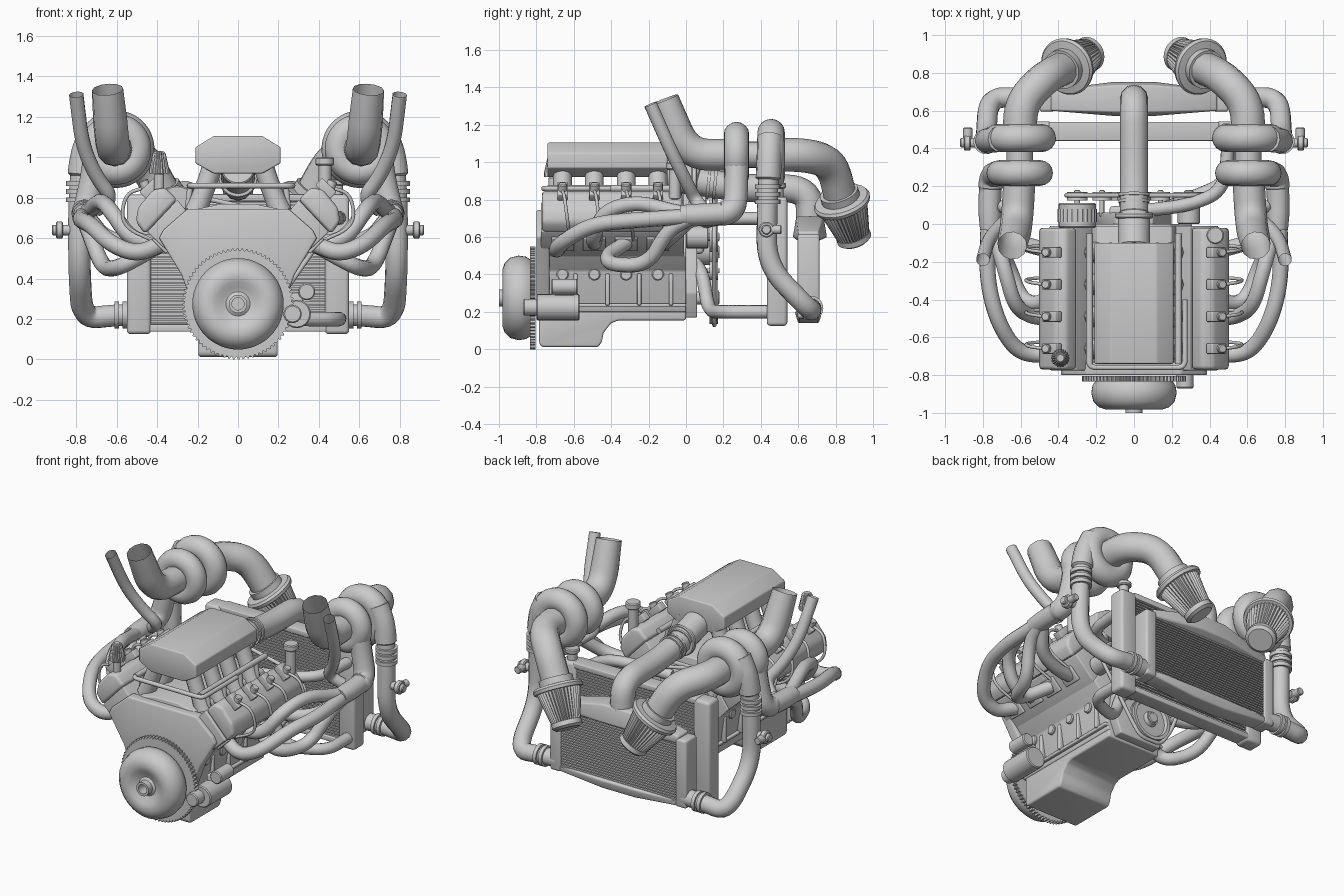
import bpy, bmesh, math
from mathutils import Vector, Matrix

if "Cube" in bpy.data.objects:
    bpy.data.objects.remove(bpy.data.objects["Cube"])

def finish(name, bm, bevel=0, angle=32):
    bmesh.ops.remove_doubles(bm, verts=bm.verts, dist=1e-5)
    bmesh.ops.recalc_face_normals(bm, faces=bm.faces)
    if bevel:
        es = [e for e in bm.edges if len(e.link_faces) == 2 and e.calc_face_angle(0) > 0.35]
        bmesh.ops.bevel(bm, geom=es, offset=bevel, segments=3, profile=0.5, affect='EDGES', clamp_overlap=True)
    me = bpy.data.meshes.new(name)
    bm.to_mesh(me)
    bm.free()
    me.shade_smooth()
    me.set_sharp_from_angle(angle=math.radians(angle))
    ob = bpy.data.objects.new(name, me)
    bpy.context.collection.objects.link(ob)
    return ob

def box(name, c, size, roty=0, bevel=0.006):
    bm = bmesh.new()
    m = Matrix.Translation(c) @ Matrix.Rotation(roty, 4, 'Y') @ Matrix.Diagonal((*size, 1))
    bmesh.ops.create_cube(bm, size=1, matrix=m)
    return finish(name, bm, bevel)

def prism(name, prof, y0, y1, bevel=0.008, axis='Y'):
    # profile in xz extruded along y, or in yz extruded along x
    bm = bmesh.new()
    put = (lambda a, b, t: (a, t, b)) if axis == 'Y' else (lambda a, b, t: (t, a, b))
    lo = [bm.verts.new(put(a, b, y0)) for a, b in prof]
    hi = [bm.verts.new(put(a, b, y1)) for a, b in prof]
    bm.faces.new(lo)
    bm.faces.new(hi[::-1])
    for i in range(len(prof)):
        j = (i + 1) % len(prof)
        bm.faces.new((lo[i], lo[j], hi[j], hi[i]))
    return finish(name, bm, bevel)

def hull(name, pts, bevel=0.01):
    bm = bmesh.new()
    for p in pts:
        bm.verts.new(p)
    bmesh.ops.convex_hull(bm, input=bm.verts)
    bmesh.ops.dissolve_limit(bm, angle_limit=0.02, verts=bm.verts, edges=bm.edges)
    return finish(name, bm, bevel)

def lathe(name, prof, loc, axis, seg=32, ripple=0, tooth=1):
    # profile of (radius, height) spun around an axis; ripple makes teeth or pleats
    bm = bmesh.new()
    m = Matrix.Translation(loc) @ Vector(axis).to_track_quat('Z', 'Y').to_matrix().to_4x4()
    rings = []
    for r, h in prof:
        ring = []
        for i in range(seg):
            a = 2 * math.pi * i / seg
            rr = r * (1 - ripple * ((i // tooth) % 2))
            ring.append(bm.verts.new(m @ Vector((rr * math.cos(a), rr * math.sin(a), h))))
        rings.append(ring)
    for a, b in zip(rings, rings[1:]):
        for i in range(seg):
            j = (i + 1) % seg
            bm.faces.new((a[i], a[j], b[j], b[i]))
    if prof[0] != prof[-1]:
        bm.faces.new(rings[0])
        bm.faces.new(rings[-1])
    return finish(name, bm)

def cyl(name, a, b, r, seg=24):
    d = Vector(b) - Vector(a)
    c = min(0.006, r * .2)
    return lathe(name, [(r - c, 0), (r, c), (r, d.length - c), (r - c, d.length)], a, d, seg)

def tube(name, pts, r, fillet=0.12, caps=True, loop=False):
    # swept pipe with rounded corners; r may be one radius per point
    P = [Vector(p) for p in pts]
    R = list(r) if isinstance(r, (list, tuple)) else [r] * len(P)
    n, out = len(P), []
    for i in range(n):
        if not loop and i in (0, n - 1):
            out.append((P[i], R[i]))
            continue
        p, a, b = P[i], P[i - 1], P[(i + 1) % n]
        da, db = min(fillet, (a - p).length * .48), min(fillet, (b - p).length * .48)
        s, e = p + (a - p).normalized() * da, p + (b - p).normalized() * db
        for k in range(8):
            t = k / 7
            out.append((s * (1 - t) ** 2 + p * 2 * t * (1 - t) + e * t * t, R[i]))
    cu = bpy.data.curves.new(name, 'CURVE')
    cu.dimensions = '3D'
    cu.bevel_depth, cu.bevel_resolution, cu.use_fill_caps = 1, 4, caps and not loop
    sp = cu.splines.new('POLY')
    sp.points.add(len(out) - 1)
    sp.use_cyclic_u = loop
    for q, (v, rad) in zip(sp.points, out):
        q.co, q.radius = (*v, 1), rad
    tmp = bpy.data.objects.new(name + "_path", cu)
    bpy.context.collection.objects.link(tmp)
    me = bpy.data.meshes.new_from_object(tmp.evaluated_get(bpy.context.evaluated_depsgraph_get()))
    bpy.data.objects.remove(tmp)
    bm = bmesh.new()
    bm.from_mesh(me)
    return finish(name, bm, angle=40)

def sym(half):  # mirror a half outline across x = 0
    return half + [(-x, z) for x, z in reversed(half)]

def torus_prof(R, r, n=16):
    return [(R + r * math.cos(2 * math.pi * i / n), r * math.sin(2 * math.pi * i / n)) for i in range(n)] + [(R + r, 0.0)]

def slats(name, x, y, z0, z1, depth, n):
    bm = bmesh.new()
    for i in range(n):
        z = z0 + (z1 - z0) * (i + .5) / n
        bmesh.ops.create_cube(bm, size=1, matrix=Matrix.Translation((0, y, z)) @ Matrix.Diagonal((2 * x, depth, (z1 - z0) / n * .5, 1)))
    return finish(name, bm)

# engine block, bell housing and oil pan
prism("engine_block", sym([(.2, .2), (.235, .42), (.31, .5), (.19, .67), (.1, .72)]), -.785, 0)
prism("bell_housing", sym([(.2, .2), (.28, .42), (.39, .6), (.37, .64), (.25, .745)]), -.8, -.73, .01)
prism("valley_cover", sym([(.24, .66), (.2, .745), (.08, .77)]), -.75, -.01)
prism("oil_pan", [(-.785, .24), (-.785, .03), (-.77, .012), (-.47, .012), (-.45, .04), (-.44, .09), (-.4, .14), (-.36, .155), (0, .155), (0, .24)], -.195, .195, .012, 'X')
box("pan_rail", (0, -.392, .235), (.45, .785, .02))
prism("timing_cover", sym([(.15, .17), (.2, .3), (.17, .55), (.1, .7)]), -.01, .06)

# flywheel and torque converter
lathe("flywheel_gear", [(.05, -.015), (.275, -.015), (.275, .015), (.05, .015)], (0, -.82, .275), (0, -1, 0), 288, .04, 2)
lathe("torque_converter", [(.2, 0), (.22, .03), (.226, .07), (.215, .115), (.185, .145), (.15, .157), (.11, .15), (.08, .13), (.06, .125), (.045, .135), (.045, .175), (.03, .175), (.03, .1)], (0, -.825, .275), (0, -1, 0), 48)

# starter motor
cyl("starter_body", (.29, -.8, .225), (.29, -.57, .225), .07)
cyl("starter_nose", (.27, -.87, .225), (.27, -.78, .225), .045)
cyl("starter_solenoid", (.34, -.72, .335), (.34, -.58, .335), .042)
box("starter_bracket", (.29, -.65, .28), (.06, .1, .1))

# intake plenum, throttle and charge pipe
prism("intake_plenum", sym([(.12, .92), (.21, .97), (.21, 1.05), (.12, 1.105)]), -.74, -.1, .008)
cyl("throttle_body", (0, -.12, .95), (0, .06, .9), .085)
cyl("throttle_flange", (0, .03, .9), (0, .06, .9), .1)
tube("charge_pipe", [(0, .05, .9), (0, .3, .86), (0, .66, .86), (0, .665, .64)], .075, .13)
for y in (.12, .155):
    lathe("charge_pipe_clamp", [(.075, -.008), (.083, -.008), (.083, .008), (.075, .008)], (0, y, .885), (0, 1, -.1))
tube("fuel_crossover", [(-.24, -.4, .86), (-.24, -.76, .86), (.27, -.76, .86), (.27, -.4, .86)], .014, .04)
PORTS = (-.66, -.49, -.32, -.15)

# radiator
box("radiator_core", (0, .49, .48), (.88, .06, .62))
slats("radiator_fins", .43, .49, .17, .79, .085, 34)
box("radiator_top_bar", (0, .49, .8), (.9, .1, .035))
box("radiator_bottom_bar", (0, .49, .155), (.9, .1, .035))
cyl("radiator_cap_neck", (.49, .49, .8), (.49, .49, .87), .03)
cyl("radiator_cap", (.49, .49, .86), (.49, .49, .89), .045)
tube("upper_radiator_hose", [(.05, .07, .66), (.3, .1, .68), (.48, .18, .7), (.5, .45, .7)], .035, .12)
tube("lower_radiator_hose", [(.1, .05, .46), (.18, .09, .4), (.26, .12, .2), (.5, .22, .2), (.5, .45, .2)], .036, .1)

# intercooler
box("intercooler_core", (0, .655, .4), (.86, .08, .44))
slats("intercooler_fins", .42, .655, .2, .6, .11, 24)
hull("intercooler_top_tank", [(sx * .44, y, z) for sx in (-1, 1) for y in (.6, .71) for z in (.58, .63)] + [(sx * .1, y, z) for sx in (-1, 1) for y, z in ((.57, .6), (.755, .6), (.59, .71), (.735, .71))])
hull("intercooler_bottom_tank", [(sx * .44, y, z) for sx in (-1, 1) for y in (.6, .71) for z in (.17, .21)] + [(sx * .12, y, z) for sx in (-1, 1) for y, z in ((.58, .2), (.73, .2), (.6, .14), (.71, .14))])

# accessory drive
cyl("alternator", (-.3, -.02, .76), (-.3, .11, .76), .1)
lathe("alternator_vents", [(.104, 0), (.104, .07)], (-.3, .01, .76), (0, 1, 0), 48, .06)
cyl("water_pump", (0, .04, .53), (0, .14, .53), .08)
box("pump_housing", (0, .06, .58), (.26, .07, .14), 0, .02)
cyl("steering_pump", (.29, 0, .6), (.29, .12, .6), .06)
for x, z, r in ((0, .275, .14), (0, .53, .09), (-.3, .76, .055), (.29, .6, .08), (.14, .42, .05), (-.17, .5, .05)):
    lathe("drive_pulley", [(r * .3, -.01), (r, -.01), (r, .006), (r * .94, .012), (r, .018), (r, .035), (r * .85, .035), (r * .8, .015), (r * .35, .015), (r * .3, .04)], (x, .135, z), (0, 1, 0), 40)
    cyl("pulley_shaft", (x, .04, z), (x, .18, z), r * .25)
tube("drive_belt", [(x, .152, z) for x, z in ((-.37, .78), (-.29, .825), (.32, .69), (.4, .58), (.15, .22), (.08, .13), (-.08, .13), (-.16, .25))], .012, .05, loop=True)

# breather and oil filler
cyl("breather_neck", (-.39, -.71, .82), (-.39, -.71, .92), .025)
lathe("breather_filter", [(.05, 0), (.05, .02), (.032, .1), (.02, .11)], (-.39, -.71, .92), (0, 0, 1), 40, .1)
cyl("oil_filler_neck", (.43, -.06, .8), (.43, -.06, .97), .032)
cyl("oil_filler_cap", (.43, -.06, .96), (.43, -.06, 1.0), .046)

for s, side in ((-1, "left"), (1, "right")):
    S = lambda *pts: [(s * x, y, z) for x, y, z in pts]
    V = lambda x, y, z: (s * x, y, z)
    T = lambda nm, pts, r, f=.12, c=True: tube(side + "_" + nm, S(*pts), r, f, c)
    C = lambda nm, a, b, r: cyl(side + "_" + nm, V(*a), V(*b), r)

    # cylinder head and valve cover
    prism(side + "_cylinder_head", [(s * x, z) for x, z in ((.17, .63), (.3, .49), (.45, .63), (.3, .79))], -.775, -.01)
    prism(side + "_valve_cover", [(s * x, z) for x, z in ((.3, .79), (.46, .62), (.505, .68), (.495, .75), (.42, .84), (.36, .85))], -.77, -.02, .02)
    T("fuel_rail", [(.235, -.74, .86), (.235, -.05, .86)], .018)
    for y in PORTS:
        T("intake_runner", [(.12, y, .98), (.15, y, .88), (.21, y, .73)], (.052, .05, .056))
        C("injector", (.235, y, .87), (.25, y, .74), .014)
        box(side + "_ignition_coil", V(.435, y, .845), (.1, .055, .05), s * .78)
        C("coil_plug", (.45, y, .84), (.47, y, .885), .024)
        T("plug_wire", [(.46, y, .85), (.56, y + .01, .82), (.58, y + .03, .66), (.4, y + .04, .58)], .009, .1)
        C("core_plug", (.22, y, .4), (.243, y, .4), .032)
        box(side + "_block_rib", V(.222, y + .07, .32), (.035, .022, .17))
        box(side + "_exhaust_flange", V(.385, y, .565), (.02, .12, .1), s * .78)

    # exhaust header, collector and turbine feed
    T("header_pipe_1", [(.38, -.66, .57), (.5, -.7, .52), (.63, -.67, .57), (.73, -.5, .67), (.78, -.28, .69), (.77, .02, .71)], .042)
    T("header_pipe_2", [(.38, -.49, .57), (.53, -.5, .59), (.63, -.44, .74), (.68, -.26, .79), (.73, -.08, .74), (.76, .04, .72)], .04)
    T("header_pipe_3", [(.38, -.32, .57), (.5, -.43, .5), (.6, -.4, .45), (.67, -.2, .45), (.74, -.1, .64), (.77, .04, .71)], .04)
    T("header_pipe_4", [(.38, -.15, .57), (.5, -.13, .56), (.66, -.08, .6), (.74, .03, .7)], .04)
    T("collector", [(.76, -.03, .715), (.765, .12, .72), (.755, .26, .73), (.72, .27, .88), (.7, .27, 1.02)], (.055, .06, .065, .065, .065))

    # turbocharger
    for nm, y, R, r in (("turbine", .27, .108, .068), ("compressor", .455, .118, .074)):
        lathe(f"{side}_{nm}_scroll", torus_prof(R, r), V(.605, y, 1.04), (0, 1, 0), 48)
        C(nm + "_hub", (.605, y - .04, 1.04), (.605, y + .04, 1.04), R)
    C("turbo_center", (.605, .27, 1.04), (.605, .46, 1.04), .07)
    T("downpipe", [(.605, .26, 1.04), (.62, .0, 1.04), (.645, -.115, 1.335)], (.085, .085, .078), .15, False)
    T("wastegate_pipe", [(.7, .1, .74), (.62, .05, .8), (.7, -.0, .9), (.77, -.08, 1.06), (.8, -.19, 1.31)], .036, .12, False)

    # compressor inlet and air filter
    ax = Vector(V(.14, -.08, .24)).normalized() * -1
    ax = Vector((-s * .14, .08, -.24)).normalized()
    T("inlet_pipe", [(.605, .45, 1.04), (.6, .64, 1.04), (.47, .78, 1.0), (.36, .83, .8)], (.09, .09, .09, .09), .16)
    f = V(.37, .825, .815)
    lathe(side + "_filter_collar", [(.09, -.03), (.105, -.03), (.105, .01), (.145, .015), (.155, .03), (.15, .05), (.1, .05)], f, ax, 40)
    lathe(side + "_air_filter", [(.137, .04), (.09, .25), (.07, .27)], f, ax, 72, .09)
    lathe(side + "_filter_end_cap", [(.092, .24), (.094, .27), (.075, .285), (.03, .285)], f, ax, 40)

    # charge pipe from compressor down to intercooler
    T("boost_pipe", [(.71, .45, 1.13), (.765, .445, 1.02), (.785, .435, .8), (.785, .43, .45), (.77, .67, .2), (.6, .67, .22), (.44, .66, .22)], (.07, .068, .055, .055, .055, .055, .055), .14)
    for z in (.79, .83, .87):
        lathe(side + "_boost_clamp", [(.05, -.012), (.067, -.012), (.067, .012), (.05, .012)], V(.783, .437, z), (0, 0, 1))
    for x in (.56, .6):
        lathe(side + "_cooler_clamp", [(.05, -.012), (.066, -.012), (.066, .012), (.05, .012)], V(x, .668, .22), (1, 0, 0))
    C("blowoff_stem", (.8, .43, .64), (.92, .43, .64), .026)
    C("blowoff_body", (.865, .43, .64), (.9, .43, .64), .042)
    C("blowoff_outlet", (.88, .43, .64), (.88, .51, .64), .024)

    # radiator and intercooler side tanks
    box(side + "_radiator_tank", V(.49, .487, .47), (.12, .11, .69), 0, .02)
    box(side + "_intercooler_tank", V(.46, .655, .39), (.08, .12, .45), 0, .015)
